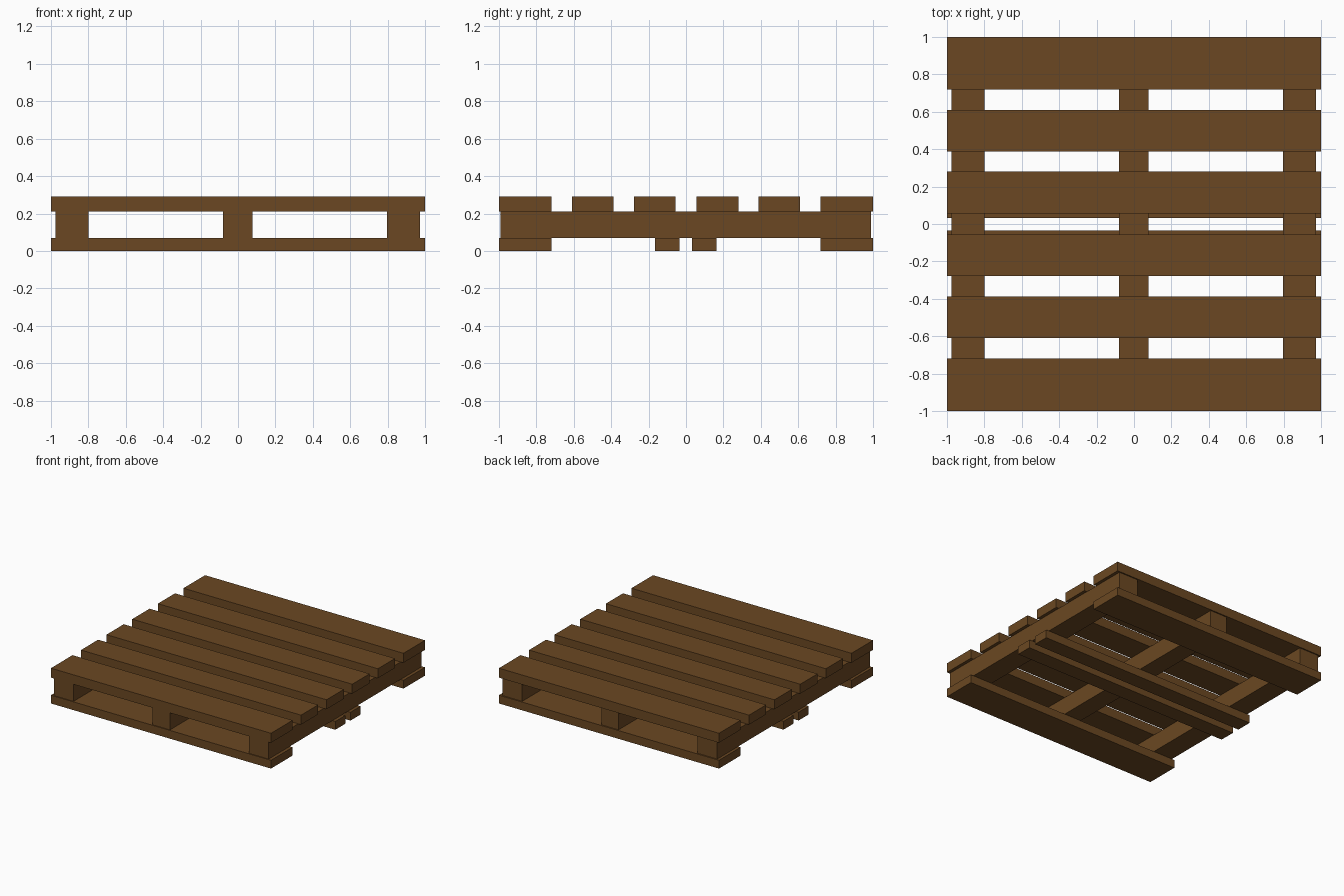
import bpy

if "Cube" in bpy.data.objects:
    bpy.data.objects.remove(bpy.data.objects["Cube"])

# Single wood colour
wood = bpy.data.materials.new("brown wood")
wood.diffuse_color = (0.147, 0.064, 0.016, 1.0)
wood.use_nodes = True
wood.node_tree.nodes["Principled BSDF"].inputs["Base Color"].default_value = wood.diffuse_color


def board(name, x, y, z):
    """Box spanning the (min, max) ranges on each axis."""
    bpy.ops.mesh.primitive_cube_add(size=1, location=[(a + b) / 2 for a, b in (x, y, z)])
    ob = bpy.context.object
    ob.name = name
    ob.scale = [b - a for a, b in (x, y, z)]
    bpy.ops.object.transform_apply(location=False, rotation=False, scale=True)
    ob.data.materials.append(wood)


FULL = (-1.0, 1.0)
BOTTOM, MIDDLE, TOP = (0.0, 0.068), (0.068, 0.212), (0.212, 0.29)

# Top deck: wide edge boards and four narrower inner boards
for i, y in enumerate([(-1, -0.72), (-0.61, -0.388), (-0.279, -0.055),
                       (0.055, 0.28), (0.388, 0.61), (0.72, 1)]):
    board(f"top_board_{i + 1}", FULL, y, TOP)

# Three stringers running front to back
for side, x in (("left", (-0.977, -0.80)), ("middle", (-0.08, 0.077)), ("right", (0.796, 0.974))):
    board(f"{side}_stringer", x, (-0.993, 0.99), MIDDLE)

# Bottom deck: wide edge boards and a narrow centre pair
for name, y in (("front", (-1, -0.72)), ("centre_front", (-0.165, -0.034)),
                ("centre_back", (0.032, 0.163)), ("back", (0.72, 1))):
    board(f"{name}_bottom_board", FULL, y, BOTTOM)
